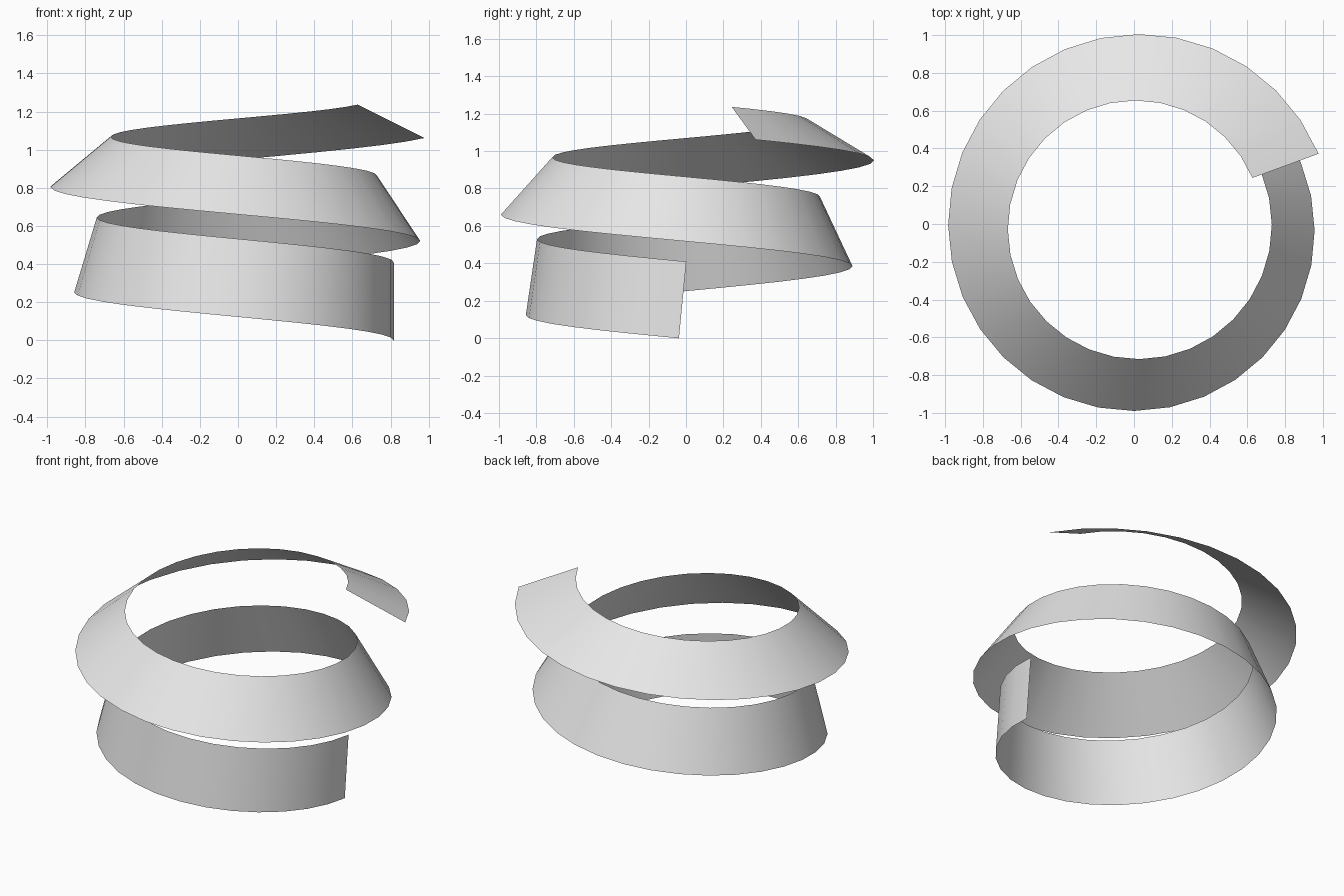
import bpy, bmesh
from math import sin, cos, pi, radians
from mathutils import Vector

cube = bpy.data.objects.get("Cube")
if cube:
    bpy.data.objects.remove(cube, do_unlink=True)

# Plain pale grey
grey = bpy.data.materials.new("pale_grey")
grey.use_nodes = True
colour = (0.8, 0.8, 0.8, 1)
grey.diffuse_color = colour
grey.node_tree.nodes["Principled BSDF"].inputs["Base Color"].default_value = colour

STEPS_PER_TURN = 32
STEPS = 62
CENTRE = Vector((0.015, -0.018, 0.204))
RISE = 0.4875            # height gained per turn
HALF_WIDTH = 0.206
TWIST = radians(33.4)    # inward lean gained per turn


def ribbon_edges(turn):
    """Lower and upper edge points of the ribbon after some turns."""
    angle = -2 * pi * turn
    radius = 0.802 + 0.026 * turn
    radial = Vector((cos(angle), sin(angle), 0))
    tangent = Vector((sin(angle), -cos(angle), RISE / (2 * pi * radius))).normalized()
    upright = radial.cross(tangent)
    if upright.z < 0:
        upright.negate()
    lean = TWIST * turn
    across = (upright * cos(lean) - radial * sin(lean)) * HALF_WIDTH
    middle = CENTRE + radial * radius + Vector((0, 0, RISE * turn))
    return middle - across, middle + across


# Twisting spiral ribbon, a single sheet that leans inwards as it climbs
bm = bmesh.new()
rows = [[bm.verts.new(p) for p in ribbon_edges(i / STEPS_PER_TURN)]
        for i in range(STEPS + 1)]
for (low_a, top_a), (low_b, top_b) in zip(rows, rows[1:]):
    bm.faces.new((low_b, low_a, top_a, top_b))

mesh = bpy.data.meshes.new("spiral_ribbon")
bm.to_mesh(mesh)
bm.free()
mesh.materials.append(grey)
mesh.shade_smooth()
ribbon = bpy.data.objects.new("spiral_ribbon", mesh)
bpy.context.collection.objects.link(ribbon)
